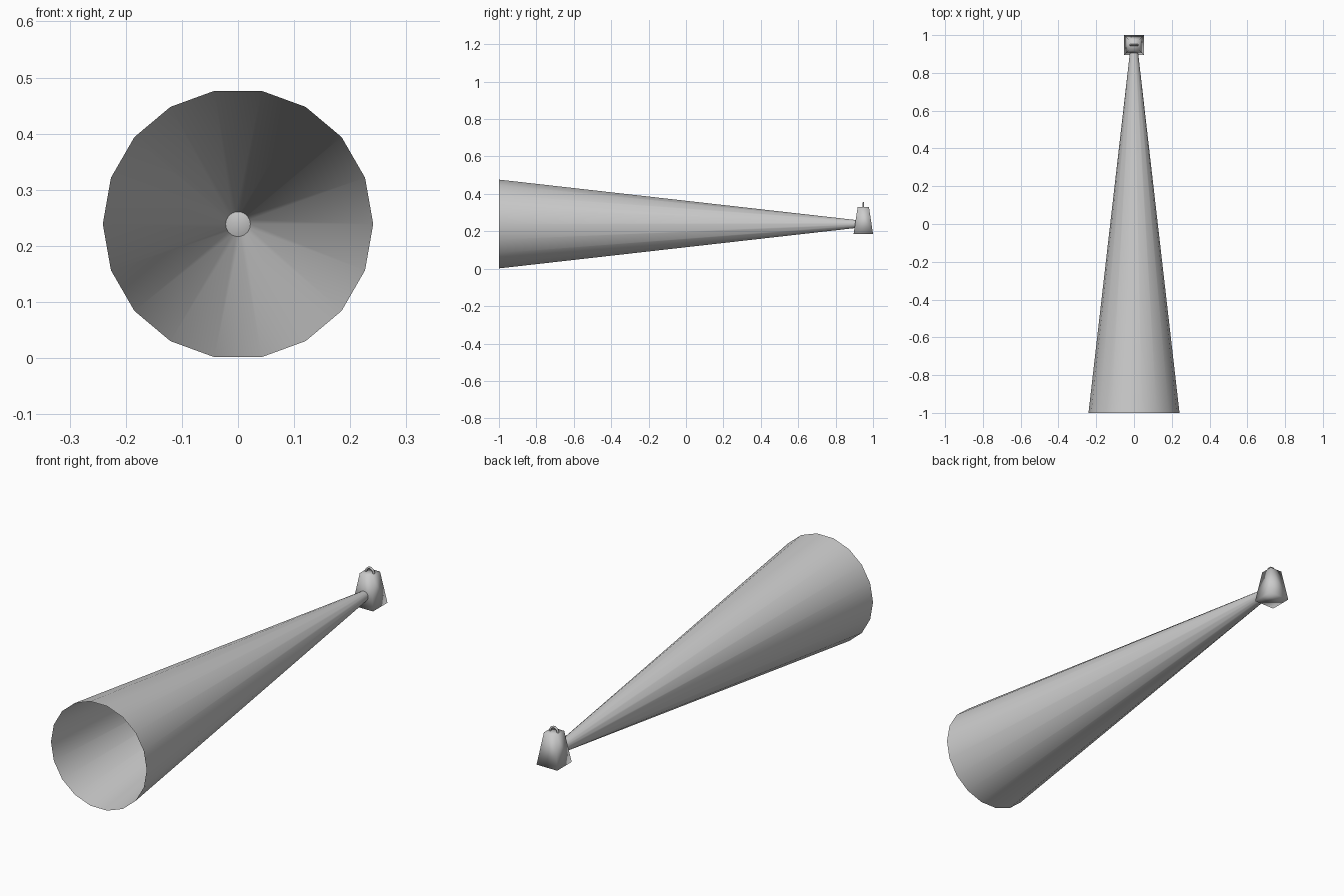
import bpy, bmesh, math
from mathutils import Matrix

if "Cube" in bpy.data.objects:
    bpy.data.objects.remove(bpy.data.objects["Cube"])

AXIS_Z = 0.239


def make_object(name, bm):
    for f in bm.faces:
        f.smooth = True
    mesh = bpy.data.meshes.new(name)
    bm.to_mesh(mesh)
    bm.free()
    obj = bpy.data.objects.new(name, mesh)
    bpy.context.collection.objects.link(obj)
    return obj


def ring(bm, radius, y, sides=18):
    return [bm.verts.new((radius * math.cos(2 * math.pi * i / sides), y,
                          AXIS_Z + radius * math.sin(2 * math.pi * i / sides)))
            for i in range(sides)]


# Long open horn, 18 sides, running into the end block
bm = bmesh.new()
mouth = ring(bm, 0.241, -1.0)
throat = ring(bm, 0.022, 0.905)
for i in range(18):
    j = (i + 1) % 18
    bm.faces.new((mouth[i], mouth[j], throat[j], throat[i]))
make_object("horn", bm)

# Tapered end block
bm = bmesh.new()
bmesh.ops.create_cube(bm, size=1.0)
for v in bm.verts:
    top = v.co.z > 0
    half = 0.03 if top else 0.052
    v.co.x = math.copysign(half, v.co.x)
    v.co.y = 0.948 + math.copysign(half, v.co.y)
    v.co.z = 0.33 if top else 0.186
make_object("end_block", bm)

# Small arched loop on top of the block
curve = bpy.data.curves.new("hanging_loop", 'CURVE')
curve.dimensions = '3D'
curve.bevel_depth = 0.005
curve.bevel_resolution = 1
curve.use_fill_caps = True
steps = 10
spline = curve.splines.new('POLY')
spline.points.add(steps)
for i, p in enumerate(spline.points):
    a = math.pi * i / steps
    p.co = (0.02 * math.cos(a), 0.948, 0.327 + 0.024 * math.sin(a), 1)
spline.use_smooth = True
loop = bpy.data.objects.new("hanging_loop", curve)
bpy.context.collection.objects.link(loop)
